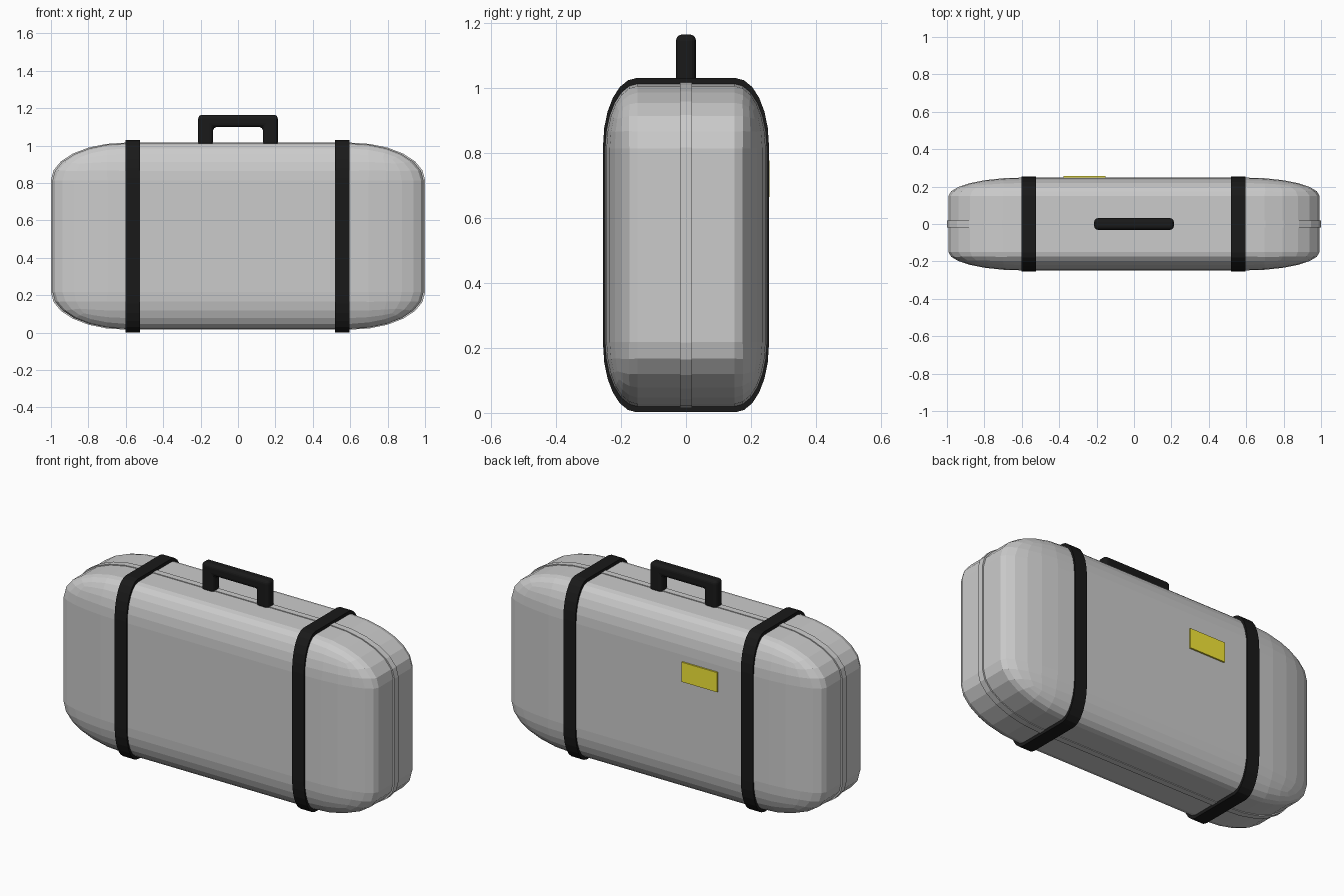
import bpy, bmesh
from math import sin, cos, pi
from mathutils import Matrix, Vector

if "Cube" in bpy.data.objects:
    bpy.data.objects.remove(bpy.data.objects["Cube"])

MID = 0.516   # height of the case centre
SEG = 6       # facets per rounded corner


def material(name, rgb):
    m = bpy.data.materials.new(name)
    m.diffuse_color = (*rgb, 1)
    m.use_nodes = True
    m.node_tree.nodes["Principled BSDF"].inputs["Base Color"].default_value = m.diffuse_color
    return m


def finish(bm, name, mat=None):
    bmesh.ops.recalc_face_normals(bm, faces=bm.faces)
    me = bpy.data.meshes.new(name)
    bm.to_mesh(me)
    bm.free()
    ob = bpy.data.objects.new(name, me)
    bpy.context.collection.objects.link(ob)
    if mat:
        me.materials.append(mat)
    return ob


def rounded_rect(hw, hh, rw, rh):
    """Rectangle outline with elliptical corners."""
    pts = []
    for q, (sx, sy) in enumerate([(1, 1), (-1, 1), (-1, -1), (1, -1)]):
        for i in range(SEG + 1):
            a = (q + i / SEG) * pi / 2
            pts.append((sx * (hw - rw) + rw * cos(a), sy * (hh - rh) + rh * sin(a)))
    return pts


def prism(name, pts, place, depth, mat=None):
    """Extrude an outline symmetrically; place(u, v, d) maps it to space."""
    bm = bmesh.new()
    rings = [[bm.verts.new(place(u, v, d)) for u, v in pts] for d in (-depth, depth)]
    for r in rings:
        bm.faces.new(r)
    n = len(pts)
    for i in range(n):
        j = (i + 1) % n
        bm.faces.new((rings[0][i], rings[0][j], rings[1][j], rings[1][i]))
    return finish(bm, name, mat)


black = material("black", (0.01, 0.01, 0.01))
yellow = material("yellow", (0.9, 0.8, 0.04))

# Case shell: bevelled unit cube stretched to size
bm = bmesh.new()
bmesh.ops.create_cube(bm, size=1)
bmesh.ops.bevel(bm, geom=bm.edges[:], offset=0.2, segments=SEG, profile=0.5, affect='EDGES')
bmesh.ops.scale(bm, vec=(1.984, 0.496, 0.992), verts=bm.verts)
bmesh.ops.translate(bm, vec=(0, 0, MID), verts=bm.verts)
finish(bm, "case_shell")

# Thin seam band around the middle of the case
prism("seam_band", rounded_rect(1.0, 0.5, 0.4, 0.2),
      lambda u, v, d: (u, d, MID + v), 0.018)

# Two straps wrapped around the case
for side, x in (("left", -0.5625), ("right", 0.5575)):
    prism(side + "_strap", rounded_rect(0.255, 0.514, 0.103, 0.206),
          lambda u, v, d: (x + d, u, MID + v), 0.038, black)

# Carrying handle
outline = [(-0.213, 1.0), (-0.213, 1.164), (0.213, 1.164), (0.213, 1.0),
           (0.133, 1.0), (0.133, 1.099), (-0.133, 1.099), (-0.133, 1.0)]
handle = prism("handle", outline, lambda u, v, d: (u, d, v), 0.031, black)
bev = handle.modifiers.new("round", 'BEVEL')
bev.width = 0.02
bev.segments = 4
bev.limit_method = 'ANGLE'

# Label plate on the back
bm = bmesh.new()
bmesh.ops.create_cube(bm, size=1, matrix=Matrix.LocRotScale(
    Vector((-0.264, 0.249, 0.72)), None, Vector((0.224, 0.016, 0.112))))
finish(bm, "label_plate", yellow)
